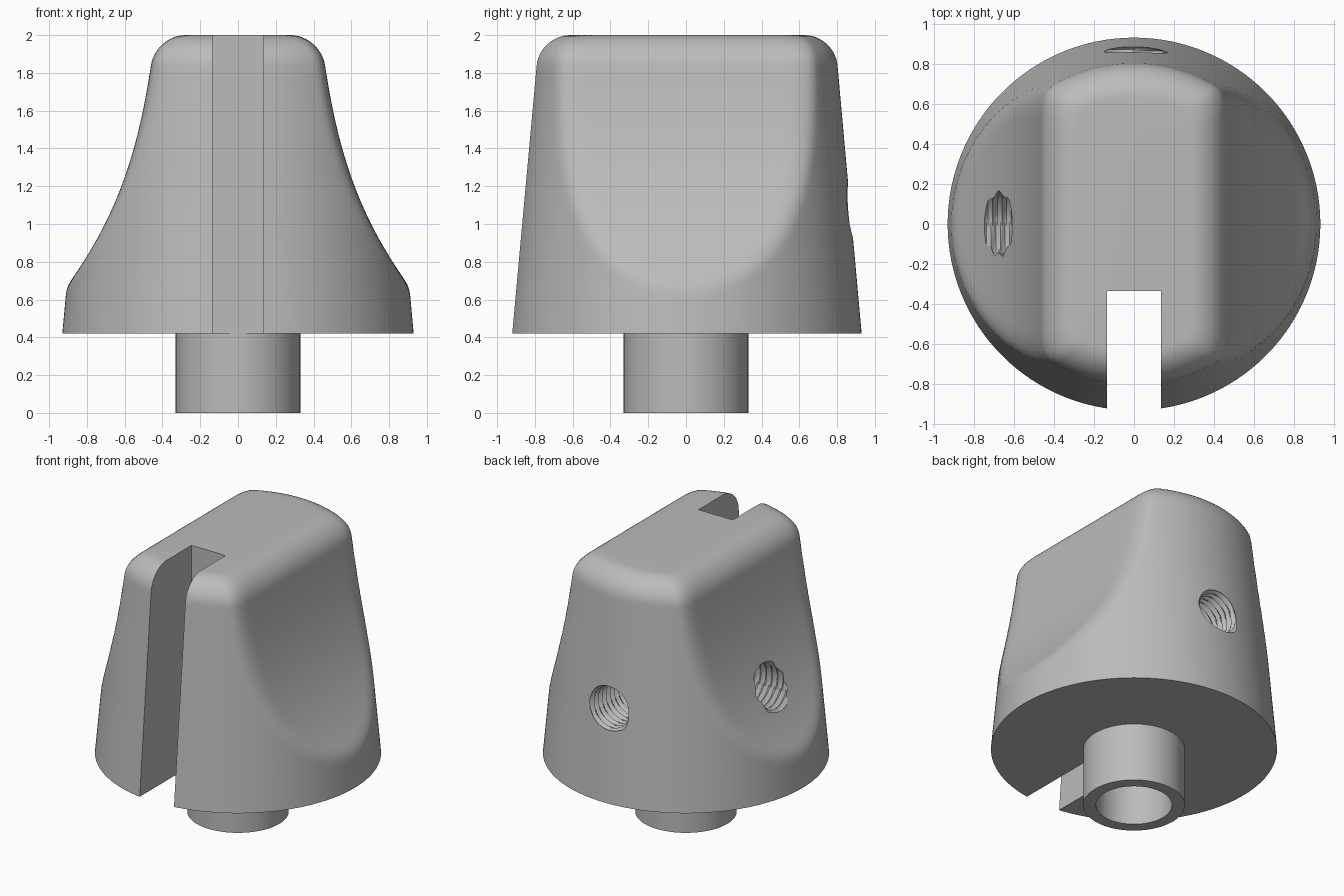
import bpy, bmesh, math
from mathutils import Matrix, Vector
from mathutils.geometry import interpolate_bezier

cube = bpy.data.objects.get("Cube")
if cube:
    bpy.data.objects.remove(cube, do_unlink=True)

BASE_Z, TOP_Z, FILLET = 0.42, 2.0, 0.16
SEGS = 192

grey = bpy.data.materials.new("plain grey")
grey.use_nodes = True
grey.diffuse_color = (0.5, 0.5, 0.5, 1)
grey.node_tree.nodes["Principled BSDF"].inputs["Base Color"].default_value = (0.5, 0.5, 0.5, 1)


def loft(name, rings):
    """Skin a stack of closed rings and cap both ends."""
    bm = bmesh.new()
    loops = [[bm.verts.new(p) for p in ring] for ring in rings]
    n = len(loops[0])
    for a, b in zip(loops, loops[1:]):
        for i in range(n):
            j = (i + 1) % n
            bm.faces.new((a[i], a[j], b[j], b[i]))
    bm.faces.new(loops[0][::-1])
    bm.faces.new(loops[-1])
    bmesh.ops.recalc_face_normals(bm, faces=bm.faces)
    mesh = bpy.data.meshes.new(name)
    bm.to_mesh(mesh)
    bm.free()
    mesh.materials.append(grey)
    obj = bpy.data.objects.new(name, mesh)
    bpy.context.collection.objects.link(obj)
    return obj


def circle(radius, z, n=96):
    return [(radius * math.cos(math.tau * i / n), radius * math.sin(math.tau * i / n), z)
            for i in range(n)]


def combine(target, other, operation):
    """Apply a boolean and discard the helper object."""
    other.hide_render = True
    mod = target.modifiers.new(other.name, "BOOLEAN")
    mod.operation, mod.solver, mod.object = operation, "EXACT", other
    bpy.context.view_layer.objects.active = target
    bpy.ops.object.modifier_apply(modifier=mod.name)
    bpy.data.objects.remove(other, do_unlink=True)


# Concave grip profile: half width against height
grip = interpolate_bezier(Vector((0.915, 0.66)), Vector((0.59, 1.10)),
                          Vector((0.505, 1.5)), Vector((0.438, TOP_Z)), 60)


def half_width(z):
    if z <= grip[0].y:
        return grip[0].x + 0.7 * (grip[0].y - z)
    for a, b in zip(grip, grip[1:]):
        if z <= b.y:
            return a.x + (b.x - a.x) * (z - a.y) / (b.y - a.y)
    return grip[-1].x


def body_ring(z, inset):
    """Tapered circle flattened on two sides, with blended corners."""
    radius = 0.93 - 0.09 * (z - BASE_Z) - inset
    width = half_width(z) - inset
    blend = 0.03 + 0.06 * min(1, max(0, (z - 0.7) / 0.8))
    ring = []
    for i in range(SEGS):
        t = math.tau * (i + 0.5) / SEGS
        flat = width / max(abs(math.cos(t)), 0.001)
        h = max(blend - abs(radius - flat), 0) / blend
        r = min(radius, flat) - h * h * blend / 4
        ring.append((r * math.cos(t), r * math.sin(t), z))
    return ring


# Knob body with rounded top edge
shoulder = TOP_Z - FILLET
levels = [(BASE_Z + (shoulder - BASE_Z) * i / 56, 0) for i in range(56)]
for i in range(13):
    a = math.pi / 2 * i / 12
    levels.append((shoulder + FILLET * math.sin(a), FILLET * (1 - math.cos(a))))
knob = loft("knob_body", [body_ring(z, inset) for z, inset in levels])

# Hollow stem
combine(knob, loft("stem", [circle(0.33, 0), circle(0.33, 0.6)]), "UNION")
combine(knob, loft("shaft_bore", [circle(0.247, -0.1), circle(0.247, 1.4)]), "DIFFERENCE")

# Front slot, open at top and bottom
slot_plan = [(-0.136, -1.2), (0.136, -1.2), (0.136, -0.335), (-0.136, -0.335)]
combine(knob, loft("slot", [[(x, y, z) for x, y in slot_plan] for z in (0.3, 2.2)]), "DIFFERENCE")


def thread_ring(z, pitch=0.045, n=40):
    """Ring of a helical V thread."""
    ring = []
    for i in range(n):
        phase = (z / pitch - i / n) % 1
        r = 0.142 + 0.026 * abs(2 * phase - 1)
        t = math.tau * i / n
        ring.append((r * math.cos(t), r * math.sin(t), z))
    return ring


# Threaded screw holes at the back and on one flat
along_y = Matrix.Rotation(-math.pi / 2, 4, "X")
for name, turn in (("back_screw_hole", 0), ("side_screw_hole", math.pi / 2)):
    cutter = loft(name, [thread_ring(0.15 + 0.0075 * i) for i in range(112)])
    cutter.data.transform(Matrix.Translation((0, 0, 1.07)) @ Matrix.Rotation(turn, 4, "Z") @ along_y)
    combine(knob, cutter, "DIFFERENCE")

bpy.ops.object.select_all(action="DESELECT")
knob.select_set(True)
bpy.context.view_layer.objects.active = knob
bpy.ops.object.shade_smooth_by_angle(angle=math.radians(30))
